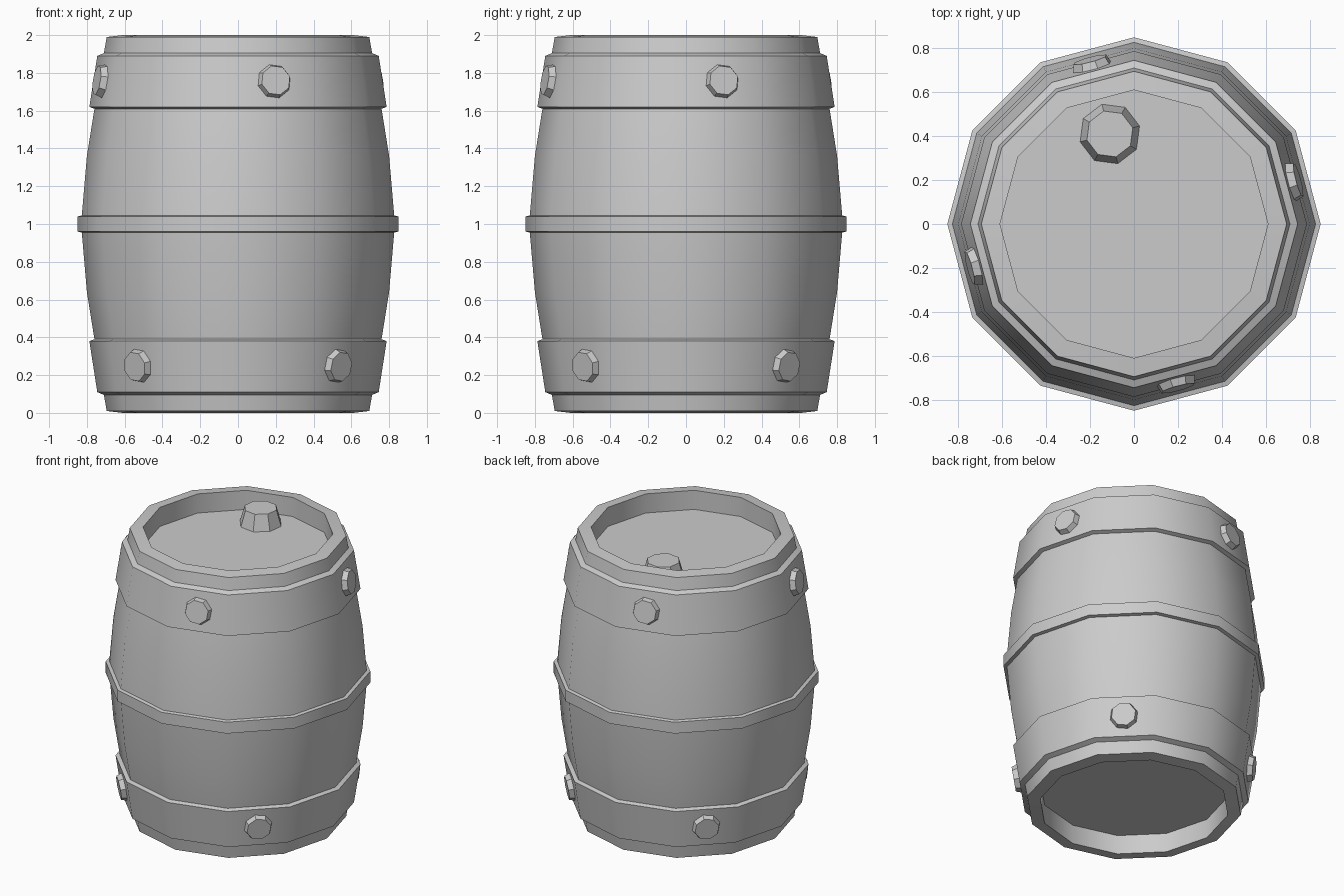
import bpy, bmesh, math
from mathutils import Matrix, Vector

if "Cube" in bpy.data.objects:
    bpy.data.objects.remove(bpy.data.objects["Cube"])

SIDES = 12


def finish(bm, name, angle):
    bmesh.ops.recalc_face_normals(bm, faces=bm.faces)
    mesh = bpy.data.meshes.new(name)
    bm.to_mesh(mesh)
    bm.free()
    ob = bpy.data.objects.new(name, mesh)
    bpy.context.collection.objects.link(ob)
    bpy.ops.object.select_all(action='DESELECT')
    ob.select_set(True)
    bpy.context.view_layer.objects.active = ob
    bpy.ops.object.shade_smooth_by_angle(angle=math.radians(angle))
    return ob


def lathe(name, profile):
    """Revolve (radius, z) points and cap both ends with flat lids."""
    bm = bmesh.new()
    rings = [[bm.verts.new((r * math.cos(2 * math.pi * i / SIDES),
                            r * math.sin(2 * math.pi * i / SIDES), z))
              for i in range(SIDES)] for r, z in profile]
    for a, b in zip(rings, rings[1:]):
        for i in range(SIDES):
            j = (i + 1) % SIDES
            bm.faces.new((a[i], a[j], b[j], b[i]))
    bm.faces.new(rings[0])
    bm.faces.new(rings[-1])
    return finish(bm, name, 35)


def plug(name, base, direction, r1, r2, depth):
    """Tapered octagonal plug rising from a base point along a direction."""
    bm = bmesh.new()
    rot = Vector(direction).to_track_quat('Z', 'Y').to_matrix().to_4x4()
    m = (Matrix.Translation(base) @ rot @ Matrix.Rotation(math.radians(15), 4, 'Z')
         @ Matrix.Translation((0, 0, depth / 2)))
    bmesh.ops.create_cone(bm, cap_ends=True, segments=8, radius1=r1, radius2=r2,
                          depth=depth, matrix=m)
    return finish(bm, name, 30)


# Barrel shell: upper half profile from the middle hoop up to the recessed lid
upper = [(0.85, 1.04), (0.827, 1.045), (0.80, 1.36), (0.76, 1.61),
         (0.787, 1.62), (0.745, 1.89), (0.71, 1.905), (0.695, 1.99),
         (0.61, 2.0), (0.61, 1.865)]
lower = [(r, 2 - z) for r, z in reversed(upper)]
lathe("barrel", lower + upper)

# Bung in the lid
plug("lid_bung", (-0.11, 0.41, 1.865), (0, 0, 1), 0.14, 0.108, 0.11)

# Octagonal bolts on the end bands, facing square to the sloped facets
facet = math.cos(math.radians(15))
for label, z, start, tilt in (("upper", 1.755, 15, 0.15), ("lower", 0.25, 45, -0.15)):
    for k in range(4):
        a = math.radians(start + 90 * k)
        r = 0.766 * facet - 0.003
        plug(f"{label}_bolt_{k + 1}", (r * math.cos(a), r * math.sin(a), z),
             (math.cos(a), math.sin(a), tilt), 0.093, 0.08, 0.038)
